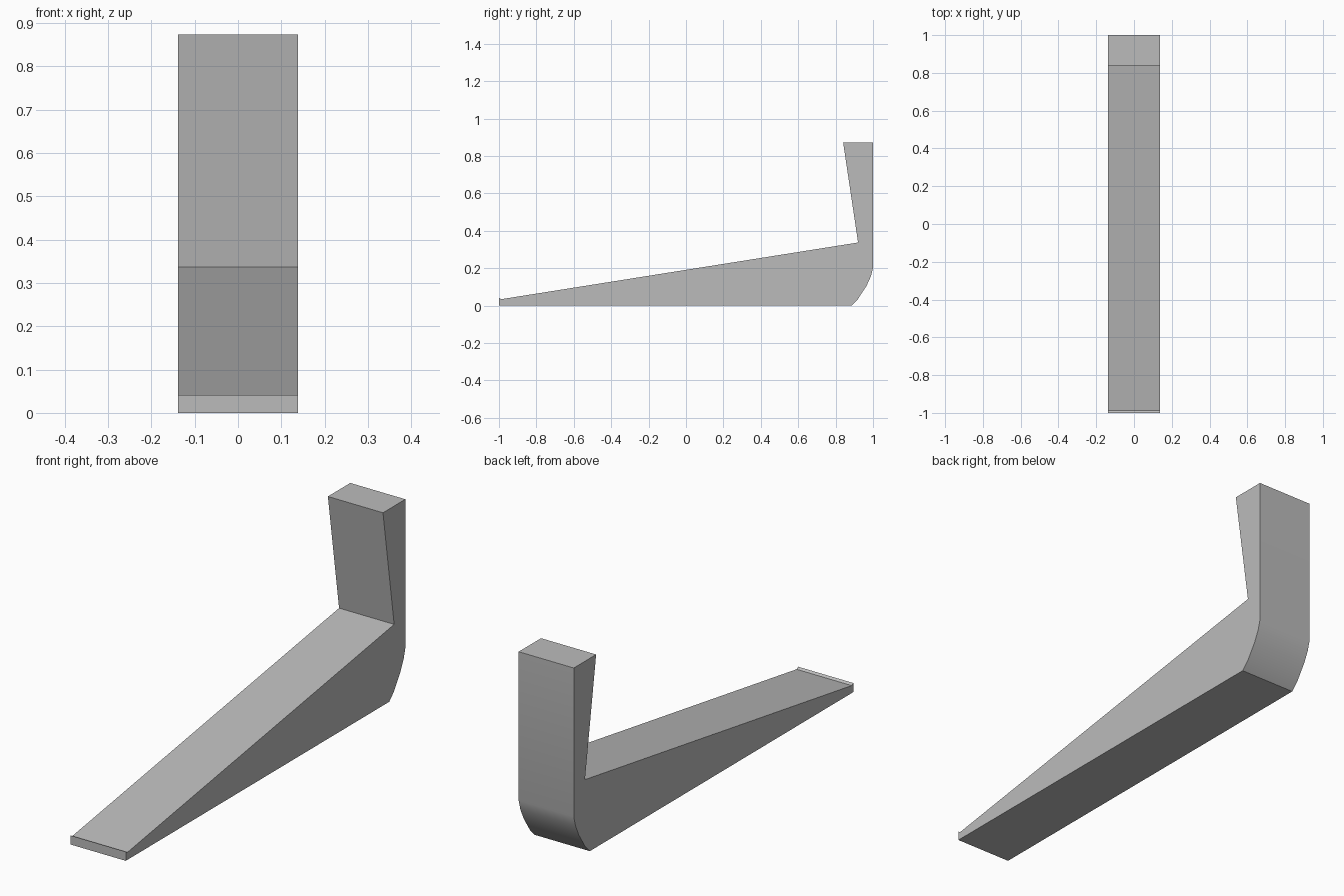
import bpy, bmesh, math

cube = bpy.data.objects.get("Cube")
if cube:
    bpy.data.objects.remove(cube, do_unlink=True)

HALF_WIDTH = 0.138

# Single grey finish
grey = bpy.data.materials.new("plain_grey")
grey.use_nodes = True
colour = (0.5, 0.5, 0.5, 1)
grey.diffuse_color = colour
grey.node_tree.nodes["Principled BSDF"].inputs["Base Color"].default_value = colour

# Side profile (y, z): flat base, rounded heel, upright back, sloping ramp, small toe lip
profile = [
    (-1, 0), (0.885, 0), (0.918, 0.033), (0.965, 0.105), (0.988, 0.155), (1, 0.2),
    (1, 0.873), (0.84, 0.873), (0.92, 0.337), (-0.988, 0.034), (-1, 0.041),
]

# Extrude the profile across the width
bm = bmesh.new()
side = bm.faces.new([bm.verts.new((-HALF_WIDTH, y, z)) for y, z in profile])
result = bmesh.ops.extrude_face_region(bm, geom=[side])
moved = [v for v in result["geom"] if isinstance(v, bmesh.types.BMVert)]
bmesh.ops.translate(bm, verts=moved, vec=(2 * HALF_WIDTH, 0, 0))
bmesh.ops.recalc_face_normals(bm, faces=bm.faces)

mesh = bpy.data.meshes.new("wedge_bracket")
bm.to_mesh(mesh)
bm.free()
mesh.materials.append(grey)
bracket = bpy.data.objects.new("wedge_bracket", mesh)
bpy.context.collection.objects.link(bracket)

# Smooth the heel, keep the corners crisp
bpy.ops.object.select_all(action="DESELECT")
bracket.select_set(True)
bpy.context.view_layer.objects.active = bracket
bpy.ops.object.shade_smooth_by_angle(angle=math.radians(30))
